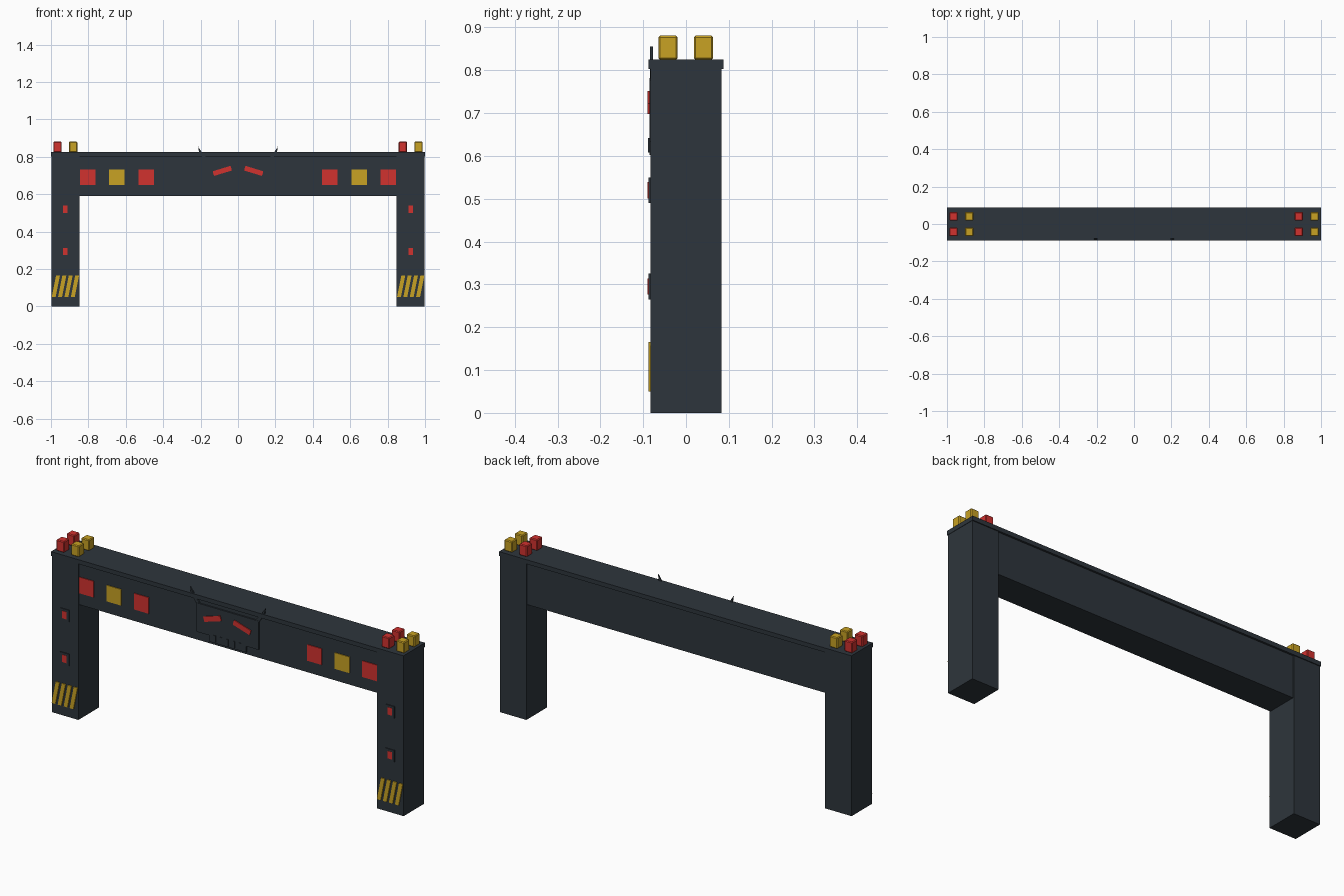
import bpy
import bmesh
import math
from mathutils import Matrix, Vector

cube = bpy.data.objects.get("Cube")
if cube:
    bpy.data.objects.remove(cube, do_unlink=True)


def material(name, rgb):
    mat = bpy.data.materials.new(name)
    mat.use_nodes = True
    mat.diffuse_color = (*rgb, 1)
    mat.node_tree.nodes["Principled BSDF"].inputs["Base Color"].default_value = (*rgb, 1)
    return mat


SLATE = material("slate grey", (0.027, 0.036, 0.045))
RED = material("signal red", (0.64, 0.032, 0.028))
YELLOW = material("hazard yellow", (0.58, 0.36, 0.017))


def finish(name, bm, mat):
    bmesh.ops.recalc_face_normals(bm, faces=bm.faces)
    mesh = bpy.data.meshes.new(name)
    bm.to_mesh(mesh)
    bm.free()
    mesh.materials.append(mat)
    obj = bpy.data.objects.new(name, mesh)
    bpy.context.collection.objects.link(obj)
    return obj


def box(name, x, y, z, mat, bevel=0, tilt=0):
    """Box from (min, max) ranges, optionally bevelled or tilted in the front plane."""
    bm = bmesh.new()
    size = [r[1] - r[0] for r in (x, y, z)]
    centre = Vector([(r[0] + r[1]) / 2 for r in (x, y, z)])
    place = Matrix.Translation(centre) @ Matrix.Rotation(tilt, 4, 'Y') @ Matrix.Diagonal((*size, 1))
    bmesh.ops.create_cube(bm, size=1, matrix=place)
    if bevel:
        bmesh.ops.bevel(bm, geom=bm.edges[:], offset=bevel, segments=1, affect='EDGES')
    return finish(name, bm, mat)


def plate(name, outline, front, back, mat):
    """Extrude an outline of (x, z) points between two depths."""
    bm = bmesh.new()
    face = bm.faces.new([bm.verts.new((px, front, pz)) for px, pz in outline])
    side = bmesh.ops.extrude_face_region(bm, geom=[face])["geom"]
    moved = [v for v in side if isinstance(v, bmesh.types.BMVert)]
    bmesh.ops.translate(bm, verts=moved, vec=(0, back - front, 0))
    return finish(name, bm, mat)


def around(centre, size):
    return (centre - size / 2, centre + size / 2)


# Gantry frame
LEG, BEAM = 0.083, 0.078
box("crossbeam", (-0.85, 0.85), (-BEAM, BEAM), (0.59, 0.805), SLATE)
box("top_cap", (-1, 1), (-0.088, 0.088), (0.803, 0.825), SLATE)

for side, s in (("right", -1), ("left", 1)):
    mid = 0.923 * s
    box(side + "_leg", around(mid, 0.15), (-LEG, LEG), (0, 0.81), SLATE)

    # Marker lamps on the leg
    for level, z in (("lower", 0.295), ("upper", 0.52)):
        box(f"{side}_{level}_lamp_base", around(mid, 0.05), (-0.088, -0.08),
            around(z, 0.06), SLATE)
        box(f"{side}_{level}_lamp", around(mid, 0.025), (-0.0895, -0.085),
            around(z, 0.038), RED)

    # Slanted hazard stripes at the foot
    for i in range(4):
        x = mid - 0.073 + i * 0.034
        plate(f"{side}_hazard_stripe_{i + 1}",
              [(x, 0.05), (x + 0.021, 0.05), (x + 0.044, 0.165), (x + 0.023, 0.165)],
              -0.088, -0.081, YELLOW)

    # Beacon blocks on top, red then yellow from the right
    for colour, mat, x in (("red", RED, mid - 0.042), ("yellow", YELLOW, mid + 0.042)):
        for where, y in (("front", -0.042), ("rear", 0.041)):
            box(f"{side}_{where}_{colour}_beacon", around(x, 0.045), around(y, 0.045),
                (0.824, 0.881), mat, bevel=0.004)

    # Square signal panels on the beam
    for i, (x, mat) in enumerate(((0.491, RED), (0.648, YELLOW), (0.804, RED))):
        box(f"{side}_signal_panel_{i + 1}", around(x * s, 0.083), (-0.082, -0.077),
            around(0.692, 0.083), mat)

    # Slanted eye and thin horn of the mask
    box(side + "_eye", around(0.084 * s, 0.1), (-0.0895, -0.083), around(0.725, 0.026),
        RED, tilt=math.radians(17) * s)
    plate(side + "_horn", [(0.213 * s, 0.855), (0.192 * s, 0.822), (0.15 * s, 0.775),
                           (0.176 * s, 0.775), (0.208 * s, 0.822)],
          -0.084, -0.077, SLATE)

# Mask plate with a narrower chin
half = [(0.176, 0.782), (0.176, 0.634), (0.106, 0.634), (0.106, 0.602)]
outline = half + [(-x, z) for x, z in reversed(half)]
plate("mask_plate", outline, -0.0855, -0.076, SLATE)

# Grille slats on the chin
for i in range(5):
    box(f"grille_slat_{i + 1}", around((i - 2) * 0.036, 0.012), (-0.0885, -0.084),
        (0.608, 0.642), SLATE)
